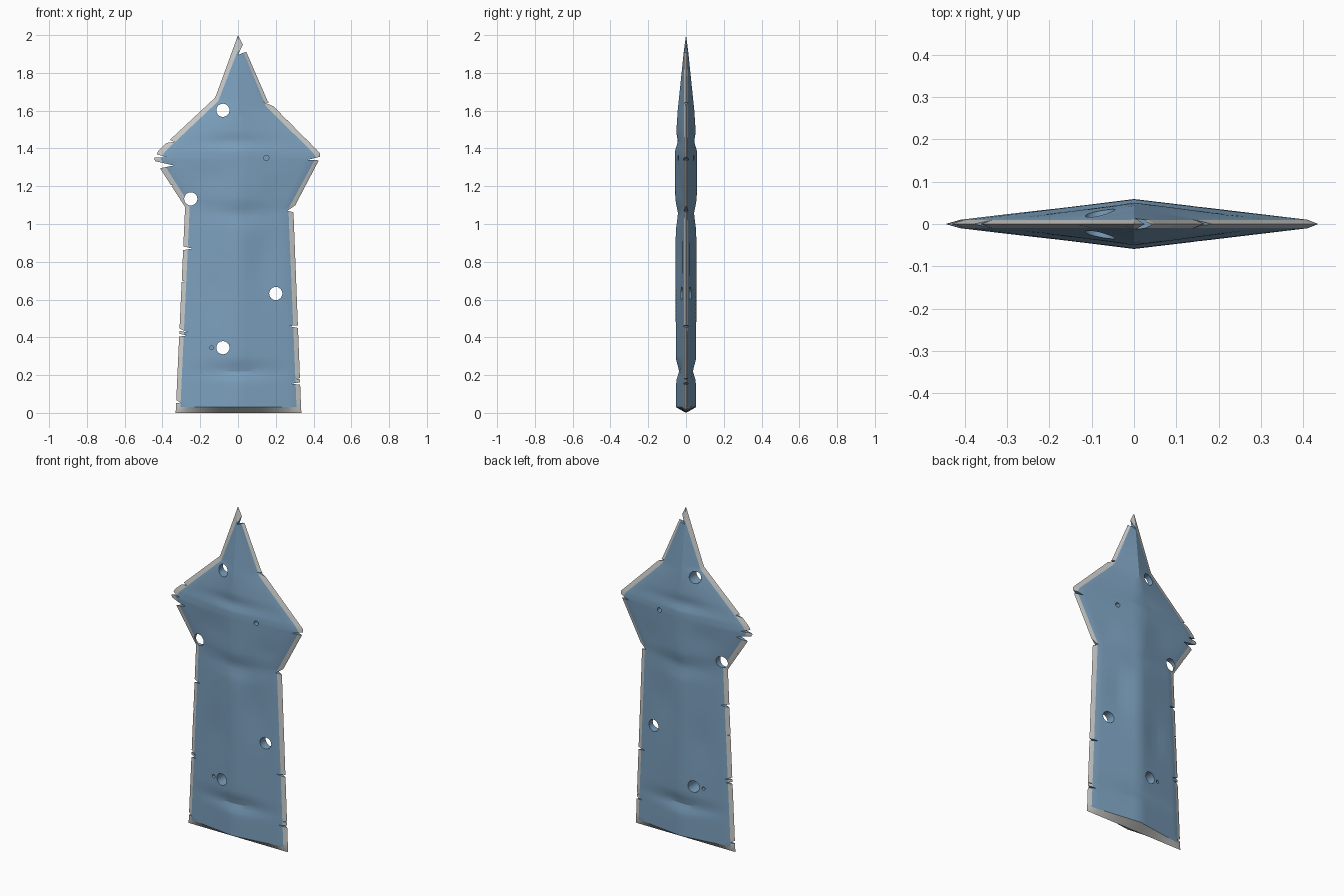
import bpy, bmesh, math

if "Cube" in bpy.data.objects:
    bpy.data.objects.remove(bpy.data.objects["Cube"])


def material(name, rgb):
    m = bpy.data.materials.new(name)
    m.diffuse_color = (*rgb, 1)
    m.use_nodes = True
    m.node_tree.nodes["Principled BSDF"].inputs["Base Color"].default_value = m.diffuse_color
    return m


BLUE = material("steel blue", (0.20, 0.35, 0.51))
GREY = material("sharpened edge grey", (0.58, 0.59, 0.57))


def lerp(table, z):
    for (z0, a), (z1, b) in zip(table, table[1:]):
        if z <= z1:
            return a + (b - a) * max(0, (z - z0) / (z1 - z0))
    return table[-1][1]


# Outlines (z, x): outer cutting edge and inner bevel line, left and right
OUT_L = [(0, -.33), (1.09, -.28), (1.345, -.445), (1.39, -.42), (1.67, -.12), (2, 0)]
OUT_R = [(0, .335), (1.08, .293), (1.345, .432), (1.375, .435), (1.63, .18),
         (1.65, .157), (1.92, .04), (2, 0)]
IN_L = [(.03, -.305), (1.1, -.255), (1.345, -.41), (1.385, -.385), (1.65, -.105), (1.92, 0)]
IN_R = [(.03, .31), (1.08, .267), (1.35, .412), (1.38, .395), (1.62, .15),
        (1.9, .033), (1.92, 0)]
# Central ridge half thickness, with the dips of the dents
RIDGE = [(0, .053), (.17, .053), (.22, .041), (.28, .054), (.98, .055), (1.06, .046),
         (1.13, .057), (1.36, .059), (1.39, .058), (1.43, .048), (1.48, .052),
         (1.6, .044), (1.92, .011), (2, .0)]
# Dents on the broad faces: x, z, radius x, radius z, depth
DENTS = [(.14, .82, .07, .16, .009), (-.13, .62, .06, .14, .006), (.03, 1.03, .06, .07, .005),
         (.03, .23, .08, .06, .005), (-.15, 1.25, .09, .07, .005), (.22, 1.18, .05, .06, .005),
         (-.03, 1.44, .08, .04, .005)]


def half_thickness(x, z, edge):
    t = 1 - min(1, abs(x) / max(abs(edge), 1e-5))
    rim = min(.01, lerp(RIDGE, z))
    h = rim + (lerp(RIDGE, z) - rim) * t
    for dx, dz, rx, rz, d in DENTS:
        h -= d * min(1, 2 * t) * math.exp(-((x - dx) / rx) ** 2 - ((z - dz) / rz) ** 2)
    return max(h, .004)


# Blade body: rows of points, the two faces meeting at the cutting edge
N = 7
levels = [.03 + i * .021 for i in range(90)] + [1.92]
levels += [1.345, 1.385, 1.09, 1.65, 1.9]
levels = sorted(set(levels))
bm = bmesh.new()


def row(z, side):
    il, ir = lerp(IN_L, z), lerp(IN_R, z)
    xs = [il * (1 - i / N) for i in range(N)] + [ir * i / N for i in range(N + 1)]
    pts = [(lerp(OUT_L, z), 0, z)]
    pts += [(x, side * half_thickness(x, z, il if x < 0 else ir), z) for x in xs]
    pts.append((lerp(OUT_R, z), 0, z))
    return [bm.verts.new(p) for p in pts]


def face(vs, mat):
    f = bm.faces.new(vs)
    f.material_index = mat
    f.smooth = True


for side in (-1, 1):
    rows = [row(z, side) for z in levels]
    M = len(rows[0])
    bottom = [bm.verts.new((v.co.x * (1 if 0 < i < M - 1 else 1.005), 0, 0))
              for i, v in enumerate(rows[0])]
    rows.insert(0, bottom)
    for k, (a, b) in enumerate(zip(rows, rows[1:])):
        for i in range(M - 1):
            grey = k == 0 or i in (0, M - 2)
            face([a[i], a[i + 1], b[i + 1], b[i]][::-side], 1 if grey else 0)
    # Grey tip
    tip = bm.verts.new((0, 0, 2))
    top = rows[-1]
    for i in range(M - 1):
        face([top[i], top[i + 1], tip][::-side], 1)
bmesh.ops.remove_doubles(bm, verts=bm.verts, dist=1e-5)
bmesh.ops.dissolve_degenerate(bm, edges=bm.edges, dist=1e-5)
bmesh.ops.recalc_face_normals(bm, faces=bm.faces)
me = bpy.data.meshes.new("blade_shard")
bm.to_mesh(me)
bm.free()
blade = bpy.data.objects.new("blade_shard", me)
bpy.context.collection.objects.link(blade)
me.materials.append(BLUE)
me.materials.append(GREY)

# Cutters: round holes, shallow pits and edge nicks
cb = bmesh.new()


def prism(points, y0, y1):
    a = [cb.verts.new((x, y0, z)) for x, z in points]
    b = [cb.verts.new((x, y1, z)) for x, z in points]
    cb.faces.new(a)
    cb.faces.new(b[::-1])
    for i in range(len(a)):
        j = (i + 1) % len(a)
        cb.faces.new([a[j], a[i], b[i], b[j]])


def circle(x, z, r, n):
    return [(x + r * math.cos(math.tau * i / n), z + r * math.sin(math.tau * i / n))
            for i in range(n)]


for x, z in [(-.08, 1.602), (-.25, 1.133), (.2, .632), (-.08, .345)]:
    prism(circle(x, z, .035, 24), -.2, .2)
for x, z, r in [(.15, 1.35, .014), (-.14, .345, .01)]:
    for s in (-1, 1):
        prism(circle(x, z, r, 12), s * .012, s * .2)
# Nicks: inner point, then the two mouth points
NICKS = [(-.075, 1.785, -.115, 1.81, -.125, 1.785), (-.335, 1.435, -.39, 1.455, -.41, 1.425),
         (-.375, 1.352, -.48, 1.385, -.48, 1.353), (-.34, 1.31, -.48, 1.342, -.46, 1.285),
         (-.345, 1.205, -.40, 1.215, -.39, 1.185), (-.24, .87, -.33, .89, -.33, .855),
         (-.28, .695, -.34, .715, -.34, .69), (-.262, .425, -.34, .46, -.34, .44),
         (-.27, .41, -.34, .425, -.34, .4), (-.3, .05, -.36, .09, -.36, .055),
         (.262, 1.07, .34, 1.125, .34, 1.05), (.265, .46, .34, .465, .34, .445),
         (.28, .155, .36, .165, .36, .145), (.305, .18, .36, .19, .36, .175),
         (.37, 1.34, .47, 1.365, .47, 1.335), (.135, 1.645, .2, 1.64, .22, 1.61),
         (.0, 1.895, .045, 1.99, .075, 1.925), (.3, 1.0, .34, 1.01, .34, .995)]
for a, b, c, d, e, f in NICKS:
    prism([(a, b), (c, d), (e, f)], -.2, .2)
bmesh.ops.recalc_face_normals(cb, faces=cb.faces)
cm = bpy.data.meshes.new("nick_cutter")
cb.to_mesh(cm)
cb.free()
cm.materials.append(BLUE)
cutter = bpy.data.objects.new("nick_cutter", cm)
bpy.context.collection.objects.link(cutter)
cutter.hide_render = True

mod = blade.modifiers.new("cuts", 'BOOLEAN')
mod.operation = 'DIFFERENCE'
mod.solver = 'EXACT'
mod.use_self = True
mod.object = cutter
bpy.context.view_layer.objects.active = blade
blade.select_set(True)
bpy.ops.object.modifier_apply(modifier=mod.name)
bpy.data.objects.remove(cutter)
bpy.ops.object.shade_smooth_by_angle(angle=math.radians(20))
